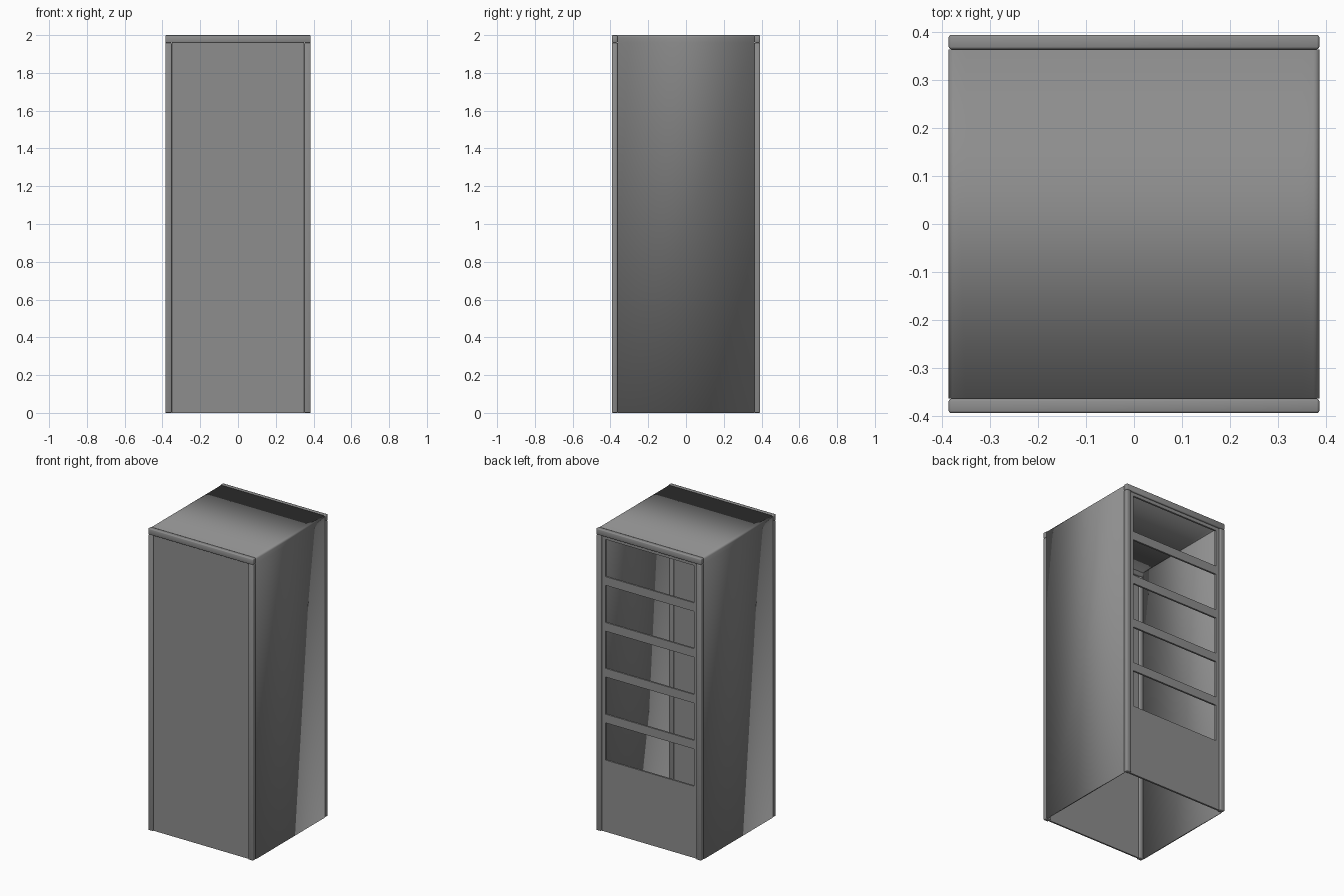
import bpy, bmesh, math
from mathutils import Vector

if "Cube" in bpy.data.objects:
    bpy.data.objects.remove(bpy.data.objects["Cube"], do_unlink=True)

W, D, H = 0.385, 0.393, 2.0      # half width, half depth, height
T, F = 0.035, 0.03               # frame bar width and depth

grey = bpy.data.materials.new("cabinet_grey")
grey.use_nodes = True
colour = (0.27, 0.27, 0.27, 1)
grey.diffuse_color = colour
grey.node_tree.nodes["Principled BSDF"].inputs["Base Color"].default_value = colour


def finish(name, bm, bevel=0, smooth=False, solid=0):
    bmesh.ops.recalc_face_normals(bm, faces=bm.faces)
    me = bpy.data.meshes.new(name)
    bm.to_mesh(me)
    bm.free()
    me.materials.append(grey)
    ob = bpy.data.objects.new(name, me)
    bpy.context.collection.objects.link(ob)
    for p in me.polygons:
        p.use_smooth = smooth
    if solid:
        m = ob.modifiers.new("thickness", 'SOLIDIFY')
        m.thickness, m.offset = solid, -1
    if bevel:
        m = ob.modifiers.new("soft_edges", 'BEVEL')
        m.width, m.segments = bevel, 2
        m.limit_method = 'ANGLE'
    return ob


def box(name, lo, hi, bevel=0, smooth=False):
    bm = bmesh.new()
    bmesh.ops.create_cube(bm, size=1)
    lo, hi = Vector(lo), Vector(hi)
    for v in bm.verts:
        v.co = (lo + hi) / 2 + v.co * (hi - lo)
    return finish(name, bm, bevel, smooth)


# Front and back frames: a full-width rail on two posts
for side, s in (("front", -1), ("back", 1)):
    y0, y1 = sorted((s * D, s * (D - F)))
    box(side + "_top_rail", (-W, y0, H - 0.04), (W, y1, H), 0.005, True)
    for hand, x in (("left", 1), ("right", -1)):
        x0, x1 = sorted((x * W, x * (W - T)))
        box(f"{side}_{hand}_post", (x0, y0, 0), (x1, y1, H - 0.04), 0.005, True)

# Bent sheet forming both sides and the top, with rounded bends
r = 0.012
half = [(W, 0), (W, H - 0.04)]
for i in range(5):
    a = math.radians(i * 22.5)
    half.append((W - r + r * math.cos(a), H - r + r * math.sin(a)))
half.append((W - T, H))
profile = half + [(-x, z) for x, z in reversed(half)]
bm = bmesh.new()
rows = [[bm.verts.new((x, y, z)) for x, z in profile] for y in (F - D, D - F)]
for i in range(len(profile) - 1):
    bm.faces.new((rows[0][i], rows[0][i + 1], rows[1][i + 1], rows[1][i]))
shell = finish("side_and_top_shell", bm, 0, True, 0.01)

# Plain front panel set slightly behind its frame
box("front_panel", (T - W, 0.01 - D, 0), (W - T, 0.02 - D, H - 0.04))

# Back panel with five wide openings
xs = [T - W, -0.325, 0.325, W - T]
zs = [0]
for i in range(5):
    base = 0.475 + i * 0.304
    zs += [base, base + 0.247]
zs.append(H - 0.04)
bm = bmesh.new()
grid = [[bm.verts.new((x, D - 0.012, z)) for x in xs] for z in zs]
for j in range(len(zs) - 1):
    for i in range(3):
        if i == 1 and j % 2:
            continue
        bm.faces.new((grid[j][i + 1], grid[j][i], grid[j + 1][i], grid[j + 1][i + 1]))
back = finish("slotted_back_panel", bm, 0, False, 0.012)

# Keep the sheet ends crisp
bpy.ops.object.select_all(action='DESELECT')
shell.select_set(True)
bpy.context.view_layer.objects.active = shell
bpy.ops.object.shade_smooth_by_angle(angle=math.radians(40))
